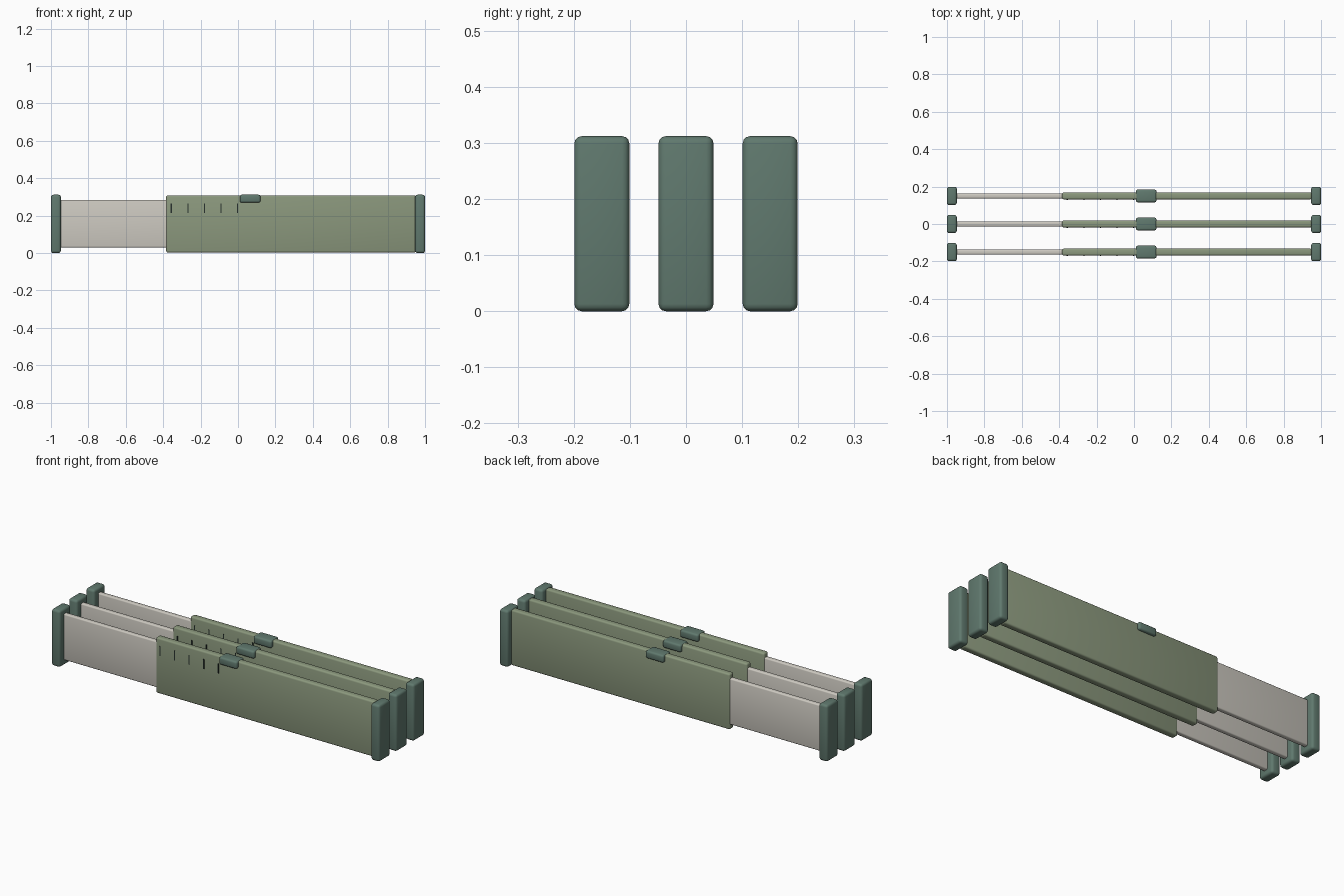
import bpy
import math

if "Cube" in bpy.data.objects:
    bpy.data.objects.remove(bpy.data.objects["Cube"])


def material(name, rgb):
    m = bpy.data.materials.new(name)
    m.diffuse_color = (*rgb, 1)
    m.use_nodes = True
    m.node_tree.nodes["Principled BSDF"].inputs["Base Color"].default_value = m.diffuse_color
    return m


GREEN = material("sage green", (0.258, 0.314, 0.205))
TEAL = material("dark teal", (0.117, 0.191, 0.156))
BEIGE = material("warm beige", (0.61, 0.585, 0.53))
DARK = material("tick dark", (0.02, 0.03, 0.026))


def box(name, mat, x, y, z, bevel=0.0, segments=3):
    """Rounded box from (min, max) ranges along each axis."""
    ranges = (x, y, z)
    bpy.ops.mesh.primitive_cube_add(size=1, location=[(a + b) / 2 for a, b in ranges])
    ob = bpy.context.object
    ob.name = name
    ob.scale = [b - a for a, b in ranges]
    bpy.ops.object.transform_apply(location=False, rotation=False, scale=True)
    ob.data.materials.append(mat)
    if bevel:
        mod = ob.modifiers.new("rounded_edges", "BEVEL")
        mod.width = bevel
        mod.segments = segments
        bpy.ops.object.modifier_apply(modifier=mod.name)
        bpy.ops.object.shade_smooth_by_angle(angle=math.radians(35))
    return ob


def around(c, half):
    return (c - half, c + half)


# Three identical extending drawer dividers
for i, y in enumerate((-0.15, 0.0, 0.15), 1):
    # Sliding inner panel and outer sleeve
    box(f"inner_panel_{i}", BEIGE, (-0.955, 0.3), around(y, 0.0135), (0.03, 0.284), 0.007)
    box(f"outer_sleeve_{i}", GREEN, (-0.384, 0.95), around(y, 0.0185), (0.003, 0.309), 0.009)

    # Padded ends
    box(f"left_end_pad_{i}", TEAL, (-1.0, -0.947), around(y, 0.049), (0, 0.312), 0.013)
    box(f"right_end_pad_{i}", TEAL, (0.947, 1.0), around(y, 0.049), (0, 0.312), 0.013)

    # Locking clip straddling the top edge
    box(f"lock_clip_{i}", TEAL, (0.01, 0.12), around(y, 0.034), (0.27, 0.312), 0.01)

    # Measuring ticks on the front of the sleeve
    for k in range(5):
        x = -0.357 + k * 0.0888
        box(f"measure_tick_{i}_{k + 1}", DARK, around(x, 0.003),
            (y - 0.0205, y - 0.0165), (0.213, 0.266))
